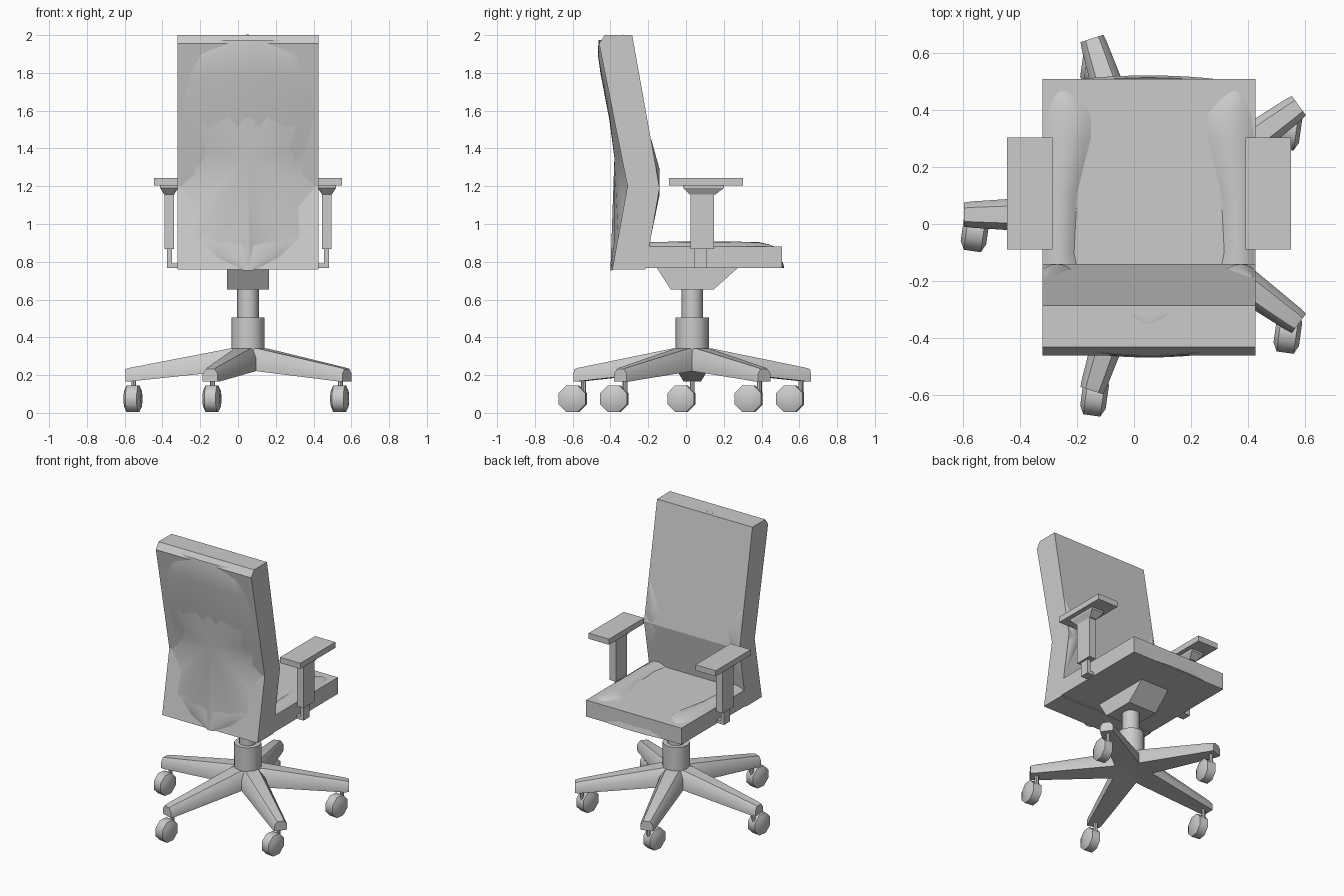
import bpy, bmesh, math
from mathutils import Vector, Matrix

if "Cube" in bpy.data.objects:
    bpy.data.objects.remove(bpy.data.objects["Cube"])

CX, CY = 0.053, 0.033          # chair axis
X0, X1 = -0.32, 0.426          # seat and back width

grey = bpy.data.materials.new("light_grey")
grey.diffuse_color = (0.6, 0.6, 0.6, 1)
grey.use_nodes = True
grey.node_tree.nodes["Principled BSDF"].inputs["Base Color"].default_value = grey.diffuse_color


def finish(name, bm, smooth=False, angle=35, closed=True):
    if closed:
        bmesh.ops.recalc_face_normals(bm, faces=bm.faces)
    me = bpy.data.meshes.new(name)
    bm.to_mesh(me)
    bm.free()
    me.materials.append(grey)
    ob = bpy.data.objects.new(name, me)
    bpy.context.collection.objects.link(ob)
    if smooth:
        bpy.ops.object.select_all(action='DESELECT')
        ob.select_set(True)
        bpy.context.view_layer.objects.active = ob
        bpy.ops.object.shade_smooth_by_angle(angle=math.radians(angle))
    return ob


def loft(name, sections, smooth=False, angle=35):
    """Closed solid through a list of equally sized point rings."""
    bm = bmesh.new()
    rings = [[bm.verts.new(p) for p in s] for s in sections]
    n = len(rings[0])
    for a, b in zip(rings, rings[1:]):
        for i in range(n):
            j = (i + 1) % n
            bm.faces.new((a[i], a[j], b[j], b[i]))
    bm.faces.new(rings[0])
    bm.faces.new(rings[-1])
    return finish(name, bm, smooth, angle)


def rect(x0, x1, y0, y1, z):
    return [(x0, y0, z), (x1, y0, z), (x1, y1, z), (x0, y1, z)]


def box(name, x0, x1, y0, y1, z0, z1):
    return loft(name, [rect(x0, x1, y0, y1, z0), rect(x0, x1, y0, y1, z1)])


def patch(name, rows, place, n=10):
    """Padded bulge: rows of (t, left, right, depth) laid on a surface."""
    bm = bmesh.new()
    grid = []
    for t, a, b, d in rows:
        grid.append([])
        for i in range(n + 1):
            s = i / n
            h = d * (1 - (2 * s - 1) ** 2) - 0.002
            grid[-1].append(bm.verts.new(place(a + (b - a) * s, t, h)))
    for r, q in zip(grid, grid[1:]):
        for i in range(n):
            bm.faces.new((r[i], r[i + 1], q[i + 1], q[i]))
    # close with a flat sheet just under the surface
    edge = grid[0] + [r[-1] for r in grid[1:-1]] + grid[-1][::-1] + [r[0] for r in grid[-2:0:-1]]
    c = sum((v.co for v in edge), Vector()) / len(edge)
    mid = bm.verts.new(c + (Vector(place(0, rows[0][0], -0.02)) - Vector(place(0, rows[0][0], 0))))
    for i in range(len(edge)):
        bm.faces.new((edge[i], mid, edge[(i + 1) % len(edge)]))
    return finish(name, bm, True, 40)


def lerp_profile(pts, z):
    for (y0, z0), (y1, z1) in zip(pts, pts[1:]):
        if z0 <= z <= z1:
            return y0 + (y1 - y0) * (z - z0) / (z1 - z0)
    return pts[-1][0]


# Backrest shell, bent at the lumbar line
rear = [(-0.39, 0.76), (-0.31, 1.2), (-0.46, 1.955), (-0.43, 2.0)]
front = [(-0.215, 0.76), (-0.14, 1.19), (-0.285, 2.0)]
outline = rear + front[::-1]
loft("backrest", [[(x, y, z) for y, z in outline] for x in (X0, X1)])

# Padded rear of the backrest
half = [(0.755, 0.03, 0.012), (0.82, 0.17, 0.018), (0.92, 0.28, 0.022), (1.08, 0.27, 0.02),
        (1.2, 0.365, 0.016), (1.26, 0.30, 0.02), (1.4, 0.32, 0.026), (1.6, 0.368, 0.028),
        (1.8, 0.32, 0.026), (1.9, 0.26, 0.02), (1.975, 0.2, 0.018)]
patch("back_padding", [(z, CX - w, CX + w, d) for z, w, d in half],
      lambda x, z, h: (x, lerp_profile(rear, max(z, 0.76)) - h, z))

# Small raised grip on the top of the backrest
patch("top_grip", [(-0.35, 0.04, 0.06, 0.003), (-0.33, -0.02, 0.12, 0.004),
                   (-0.31, -0.07, 0.17, 0.003)], lambda x, y, h: (x, y, 2.0 + h))

# Seat slab
box("seat", X0, X1, -0.215, 0.508, 0.766, 0.882)
patch("seat_front_padding", [(0.766, -0.2, 0.3, 0.014), (0.80, -0.1, 0.2, 0.006)],
      lambda x, z, h: (x, 0.508 + h, z))

# Side bolsters on seat and lumbar, mirrored about the chair axis
for side, tag in ((-1, "left"), (1, "right")):
    def mx(w):
        return CX + side * w
    seat_rows = [(-0.2, 0.24, 0.372, 0.025), (-0.1, 0.26, 0.372, 0.026), (0.1, 0.25, 0.372, 0.027),
                 (0.3, 0.2, 0.372, 0.026), (0.385, 0.2, 0.36, 0.024), (0.44, 0.25, 0.34, 0.012),
                 (0.465, 0.28, 0.32, 0.002)]
    patch("seat_bolster_" + tag, [(y, mx(a), mx(b), d) for y, a, b, d in seat_rows],
          lambda x, y, h: (x, y, 0.882 + h), 6)
    lumbar_rows = [(0.95, 0.35, 0.372, 0.002), (1.15, 0.28, 0.372, 0.008),
                   (1.29, 0.27, 0.372, 0.02), (1.45, 0.35, 0.372, 0.004)]
    patch("lumbar_bolster_" + tag, [(z, mx(a), mx(b), d) for z, a, b, d in lumbar_rows],
          lambda x, z, h: (x, lerp_profile(front, z) + h, z), 6)

    # Armrest: pad, flared head, post, lower slide and bracket to the seat
    def sbox(name, a, b, *rest):
        lo, hi = sorted((mx(a), mx(b)))
        box(name + "_" + tag, lo, hi, *rest)
    sbox("arm_pad", 0.338, 0.497, -0.09, 0.302, 1.203, 1.243)
    lo, hi = sorted((mx(0.37), mx(0.465)))
    loft("arm_head_" + tag, [rect(lo + 0.022, hi - 0.022, 0.02, 0.155, 1.155),
                             rect(lo, hi, -0.015, 0.2, 1.19), rect(lo, hi, -0.015, 0.2, 1.204)])
    sbox("arm_post", 0.392, 0.443, 0.025, 0.147, 0.868, 1.17)
    sbox("arm_slide", 0.403, 0.428, 0.045, 0.11, 0.768, 0.88)
    sbox("arm_bracket", 0.36, 0.428, 0.045, 0.11, 0.768, 0.79)

# Tilt mechanism under the seat
loft("tilt_mechanism", [rect(-0.058, 0.163, -0.08, 0.145, 0.652),
                        rect(-0.058, 0.163, -0.155, 0.275, 0.768)])


def tube(name, x, y, r, z0, z1, n):
    ring = [(x + r * math.cos(2 * math.pi * i / n), y + r * math.sin(2 * math.pi * i / n)) for i in range(n)]
    return loft(name, [[(px, py, z) for px, py in ring] for z in (z0, z1)], True, 40)


# Gas lift column
tube("column_upper", CX, CY, 0.057, 0.48, 0.66, 12)
tube("column_lower", CX, CY, 0.088, 0.30, 0.505, 12)

# Five-legged base with casters
for k in range(5):
    ang = math.pi + k * 2 * math.pi / 5
    turn = Matrix.Translation((CX, CY, 0)) @ Matrix.Rotation(ang, 4, 'Z')
    rings = []
    for r, w, zb, zt in ((0, 0.08, 0.225, 0.34), (0.1, 0.08, 0.222, 0.34),
                         (0.62, 0.046, 0.167, 0.24), (0.648, 0.042, 0.167, 0.232)):
        zm = zb + (zt - zb) * 0.6
        sec = [(-w, zb), (w, zb), (w, zm), (w * 0.55, zt), (-w * 0.55, zt), (-w, zm)]
        rings.append([turn @ Vector((r, s, z)) for s, z in sec])
    loft(f"base_leg_{k + 1}", rings, True, 50)

    # Caster stem and rounded low-sided wheel trailing behind it
    px, py, _ = turn @ Vector((0.605, 0, 0))
    tube(f"caster_stem_{k + 1}", px, py, 0.013, 0.09, 0.18, 8)
    spin = Matrix.Translation((px - 0.004, py - 0.057, 0.075)) @ Matrix.Rotation(math.radians(-8), 4, 'Z')
    wheel = []
    for x, r in ((-0.045, 0.045), (-0.03, 0.077), (0.03, 0.077), (0.045, 0.045)):
        wheel.append([spin @ Vector((x, r * math.cos(math.pi * (i + 0.5) / 4), r * math.sin(math.pi * (i + 0.5) / 4)))
                      for i in range(8)])
    loft(f"caster_wheel_{k + 1}", wheel, True, 60)
